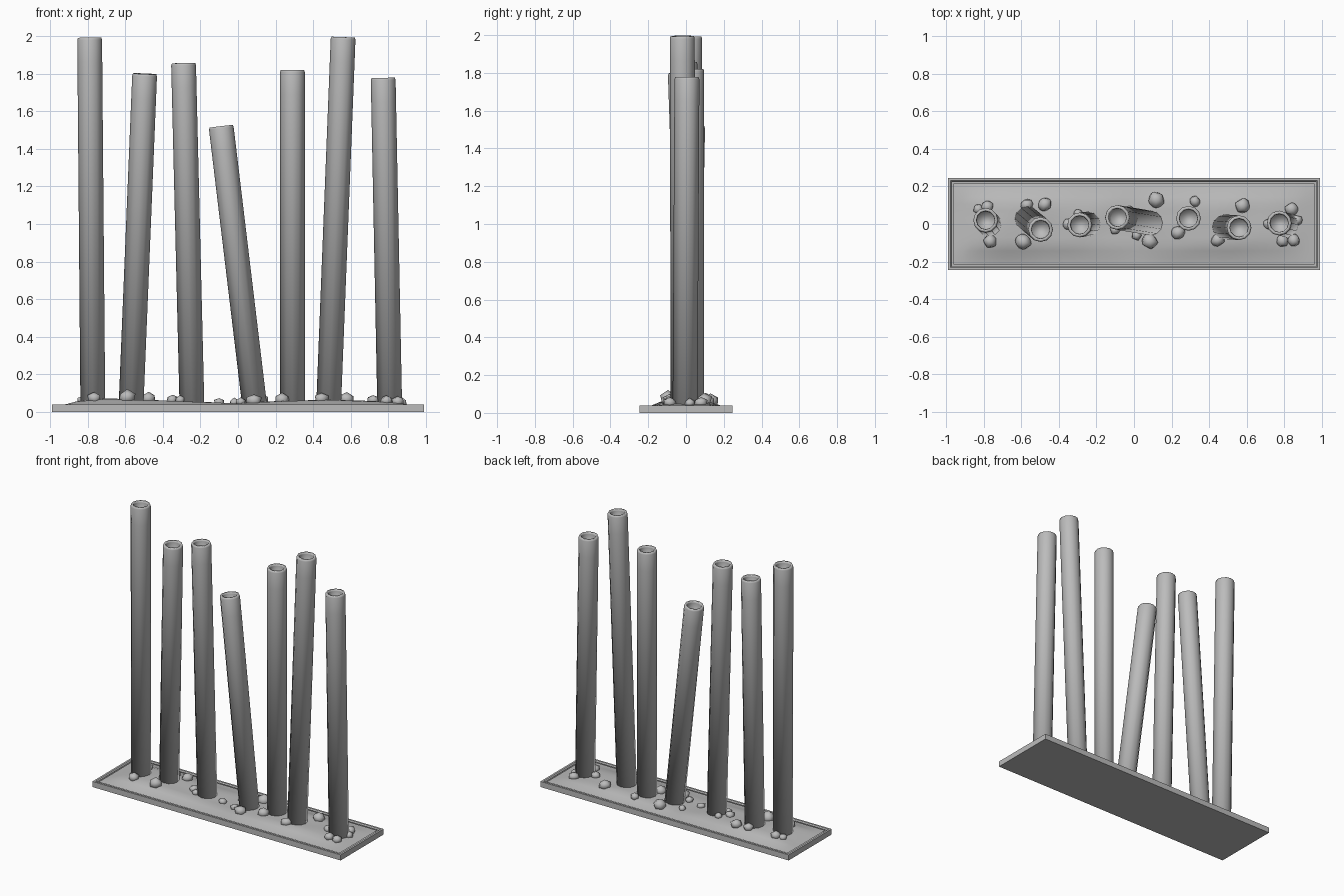
import bpy, bmesh, math, random
from mathutils import Vector, noise

if "Cube" in bpy.data.objects:
    bpy.data.objects.remove(bpy.data.objects["Cube"])

random.seed(4)
grey = bpy.data.materials.new("stone_grey")
grey.diffuse_color = (0.5, 0.5, 0.5, 1)
grey.use_nodes = True
grey.node_tree.nodes["Principled BSDF"].inputs["Base Color"].default_value = grey.diffuse_color


def finish(name, bm, smooth=True):
    bmesh.ops.recalc_face_normals(bm, faces=bm.faces)
    me = bpy.data.meshes.new(name)
    bm.to_mesh(me)
    bm.free()
    me.materials.append(grey)
    for p in me.polygons:
        p.use_smooth = smooth
    ob = bpy.data.objects.new(name, me)
    bpy.context.collection.objects.link(ob)
    return ob


# ground height along the planter: (x, peak height)
RIDGE = [(-1, .042), (-.7, .07), (-.3, .056), (0, .045), (.3, .062), (.55, .06), (1, .042)]
HX, HY, RIM = 0.99, 0.245, 0.03


def ground(x, y):
    for (x0, h0), (x1, h1) in zip(RIDGE, RIDGE[1:]):
        if x0 <= x <= x1:
            h = h0 + (h1 - h0) * (x - x0) / (x1 - x0)
            break
    edge = min((HX - RIM - abs(x)) / 0.1, (HY - RIM - abs(y)) / 0.12, 1)
    edge = max(edge, 0)
    edge = edge * edge * (3 - 2 * edge)
    bump = 0.006 * noise.noise(Vector((x * 5, y * 8, 0)))
    return 0.033 + (h - 0.033 + bump) * edge


# Base slab with a narrow raised rim
bm = bmesh.new()
bmesh.ops.create_cube(bm, size=1)
for v in bm.verts:
    v.co = (v.co.x * 2 * HX, v.co.y * 2 * HY, 0.02 + v.co.z * 0.04)
bmesh.ops.recalc_face_normals(bm, faces=bm.faces)
top = [f for f in bm.faces if f.normal.z > 0.9]
bmesh.ops.inset_region(bm, faces=top, thickness=0.02)
bmesh.ops.inset_region(bm, faces=top, thickness=0.01, depth=-0.008)
bmesh.ops.delete(bm, geom=top, context='FACES')
finish("base_slab", bm, False)

# Uneven soil inside the rim
bm = bmesh.new()
bmesh.ops.create_grid(bm, x_segments=40, y_segments=12, size=1)
for v in bm.verts:
    x, y = v.co.x * (HX - RIM), v.co.y * (HY - RIM)
    v.co = (x, y, ground(x, y))
finish("soil", bm)

# Hollow posts: (base x, base y, top x, top y, top height)
SIDES, R, R_IN = 12, 0.066, 0.05
POSTS = [(-.773, 0, -.79, .02, 1.992), (-.57, .03, -.497, -.03, 1.80),
         (-.245, 0, -.29, -.005, 1.857), (.09, .005, -.09, .035, 1.52),
         (.29, .03, .29, .03, 1.82), (.482, -.015, .56, -.02, 1.995),
         (.808, -.005, .773, .005, 1.778)]
for i, (bx, by, tx, ty, h) in enumerate(POSTS):
    foot, tip = Vector((bx, by, 0.02)), Vector((tx, ty, h))
    axis = tip - foot
    length = axis.length
    turn = Vector((0, 0, 1)).rotation_difference(axis)
    profile = [(R, 0), (R, length - .13), (R, length - .012), (R - .004, length),
               (R_IN, length), (R_IN - .002, length - .012), (R_IN - .004, length - .12)]
    bm = bmesh.new()
    rings = []
    for r, z in profile:
        rings.append([bm.verts.new(foot + turn @ Vector((
            r * math.cos(math.tau * k / SIDES), r * math.sin(math.tau * k / SIDES), z)))
            for k in range(SIDES)])
    for a, b in zip(rings, rings[1:]):
        for k in range(SIDES):
            n = (k + 1) % SIDES
            bm.faces.new((a[k], a[n], b[n], b[k]))
    bm.faces.new(rings[0][::-1])
    bm.faces.new(rings[-1])
    finish(f"post_{i + 1}", bm)

# Pebbles around the post feet: (x, y, radius)
PEBBLES = [(-.83, .08, .03), (-.78, .09, .036), (-.765, -.09, .04), (-.57, .1, .038),
           (-.475, .105, .042), (-.59, -.095, .05), (-.35, .0, .033), (-.3, .055, .028),
           (-.31, -.04, .03), (-.1, -.03, .03), (.015, -.06, .03), (.12, .13, .048),
           (.085, -.09, .045), (-.02, .07, .028), (.325, .12, .032), (.235, -.045, .042),
           (.58, .095, .045), (.445, -.085, .04), (.84, .08, .04), (.79, -.09, .036),
           (.85, -.085, .038), (.72, .0, .036), (.87, .02, .03)]
for i, (x, y, r) in enumerate(PEBBLES):
    bm = bmesh.new()
    bmesh.ops.create_icosphere(bm, subdivisions=1, radius=r)
    for v in bm.verts:
        v.co *= random.uniform(0.85, 1.1)
        v.co.z *= 0.85
    ob = finish(f"pebble_{i + 1}", bm)
    ob.location = (x, y, ground(x, y) + r * 0.2)
    ob.rotation_euler.z = random.uniform(0, math.tau)
